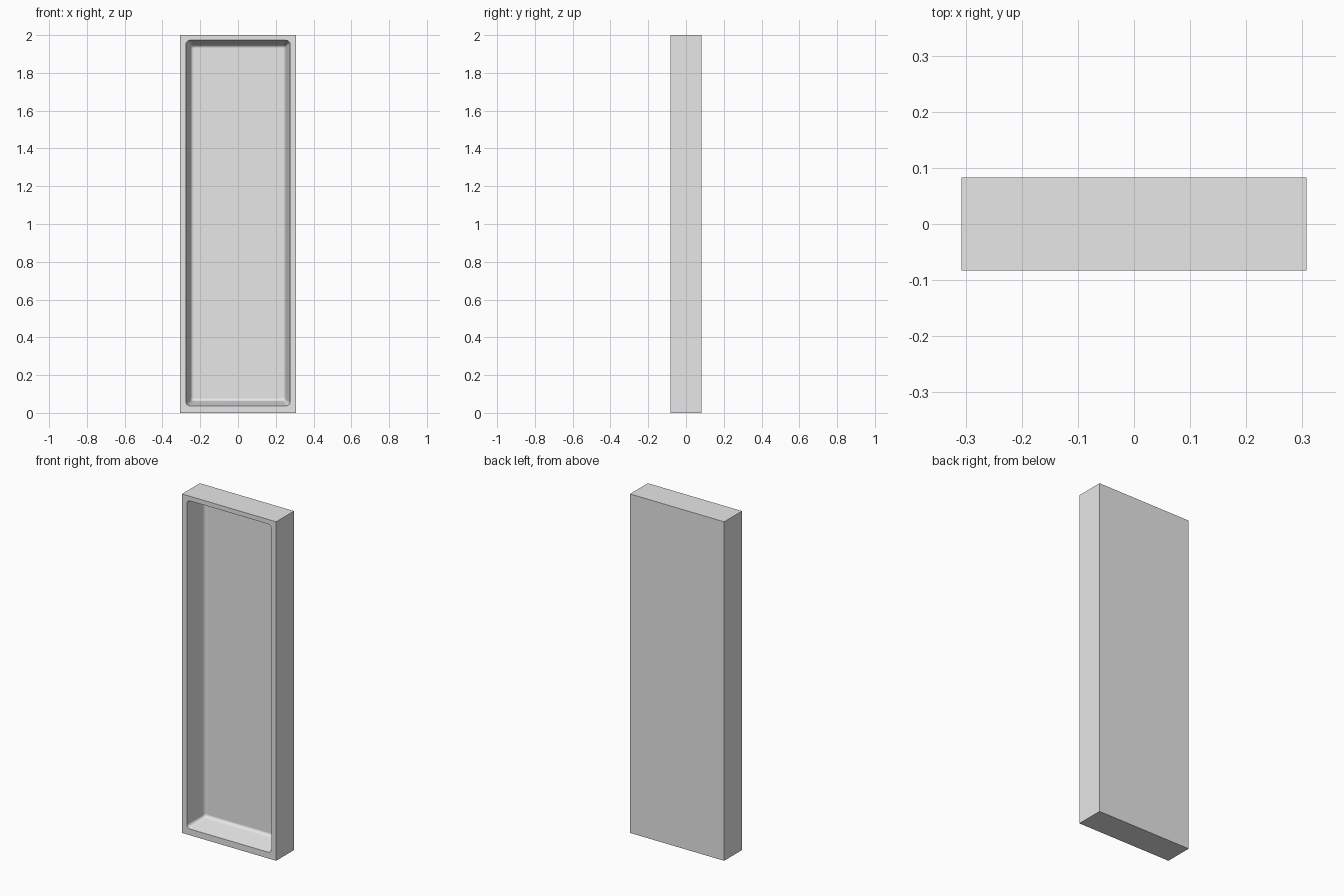
import bpy, bmesh, math
from mathutils import Vector

cube = bpy.data.objects.get("Cube")
if cube:
    bpy.data.objects.remove(cube, do_unlink=True)

# Single plain grey finish
grey = bpy.data.materials.new("light_grey")
grey.use_nodes = True
colour = (0.8, 0.8, 0.8, 1)
grey.diffuse_color = colour
grey.node_tree.nodes["Principled BSDF"].inputs["Base Color"].default_value = colour

HALF_W, HALF_D, HEIGHT = 0.307, 0.083, 2.0
SIGNS = [(1, 1), (-1, 1), (-1, -1), (1, -1)]
STEPS = 5                    # segments in each rounded corner
N = STEPS + 1

bm = bmesh.new()


def ring(inset, y, radius):
    """Rounded rectangle of the recess at one depth."""
    hw, hh, mid = 0.276 - inset, 0.968 - inset, 1.005
    verts = []
    for i, (sx, sz) in enumerate(SIGNS):
        for k in range(N):
            a = math.pi / 2 * (i + k / STEPS)
            verts.append(bm.verts.new((sx * (hw - radius) + radius * math.cos(a), y,
                                       mid + sz * (hh - radius) + radius * math.sin(a))))
    return verts


# Outer shell: back and four sides
front, back = [[bm.verts.new((sx * HALF_W, y, HEIGHT / 2 * (1 + sz))) for sx, sz in SIGNS]
               for y in (-HALF_D, HALF_D)]
bm.faces.new(back)
for i in range(4):
    j = (i + 1) % 4
    bm.faces.new((front[i], front[j], back[j], back[i]))

# Recess profile: sloping wall, then a fillet into the recess floor
start, bend, end = Vector((0.023, 0.03)), Vector((0.027, 0.05)), Vector((0.042, 0.05))
profile = [Vector((0, -HALF_D))]
for k in range(6):
    t = k / 5
    profile.append(start * (1 - t) ** 2 + bend * 2 * t * (1 - t) + end * t ** 2)
rings = [ring(p.x, p.y, 0.022 - 0.3 * p.x) for p in profile]
for a, b in zip(rings, rings[1:]):
    for i in range(len(a)):
        j = (i + 1) % len(a)
        bm.faces.new((a[i], a[j], b[j], b[i]))
bm.faces.new(rings[-1])

# Front rim: a strip along each side and a fan at each corner
mouth = rings[0]
for i in range(4):
    j = (i + 1) % 4
    arc = mouth[i * N:(i + 1) * N]
    for u, v in zip(arc, arc[1:]):
        bm.faces.new((front[i], u, v))
    bm.faces.new((front[i], arc[-1], mouth[j * N], front[j]))

bmesh.ops.recalc_face_normals(bm, faces=bm.faces)
mesh = bpy.data.meshes.new("recessed_panel")
bm.to_mesh(mesh)
bm.free()
mesh.materials.append(grey)
panel = bpy.data.objects.new("recessed_panel", mesh)
bpy.context.collection.objects.link(panel)

# Smooth fillets, crisp outer edges
bpy.ops.object.select_all(action="DESELECT")
panel.select_set(True)
bpy.context.view_layer.objects.active = panel
bpy.ops.object.shade_smooth_by_angle(angle=math.radians(30))
weighted = panel.modifiers.new("weighted_normals", "WEIGHTED_NORMAL")
weighted.keep_sharp = True
